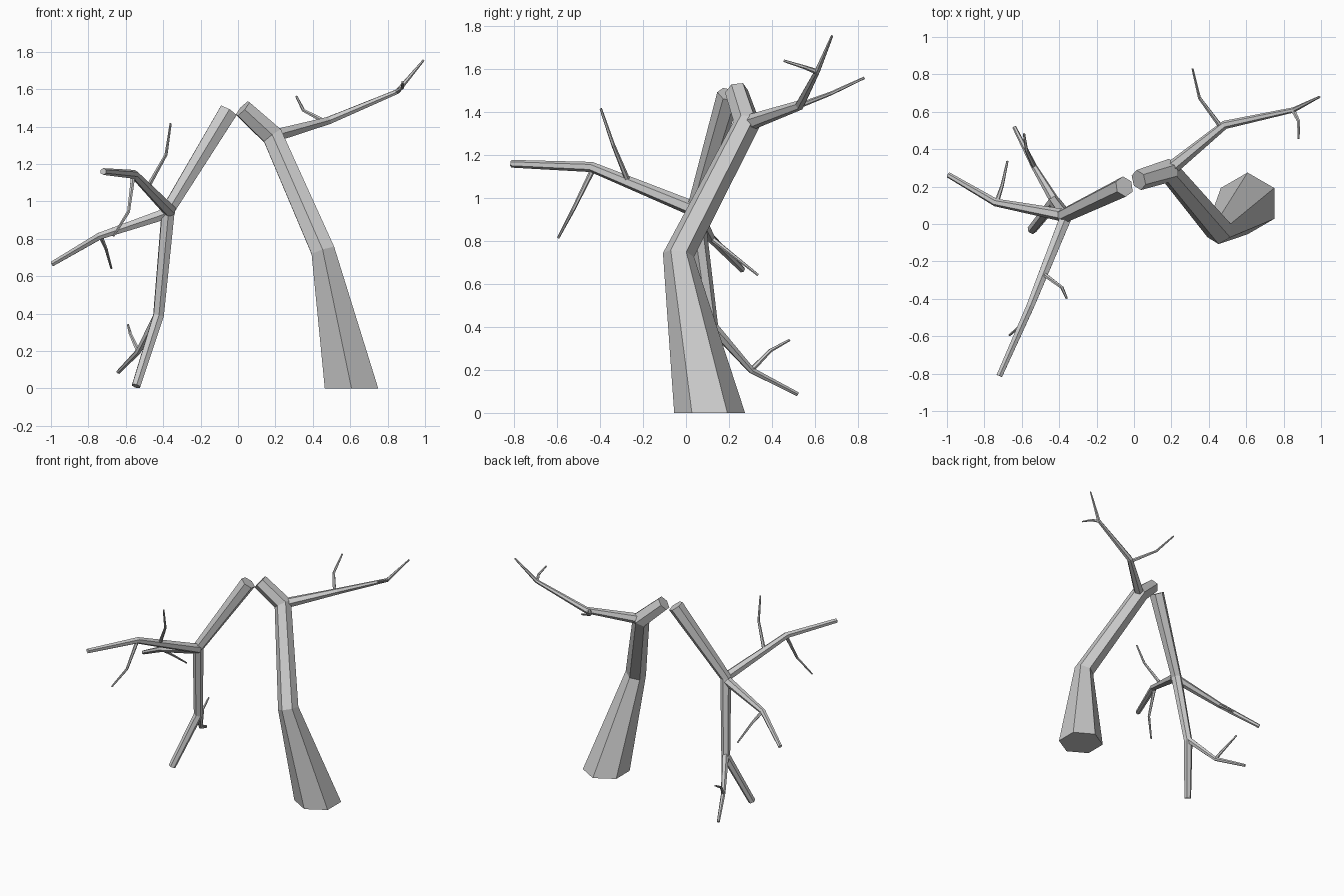
import bpy, bmesh, math
from mathutils import Vector

cube = bpy.data.objects.get("Cube")
if cube:
    bpy.data.objects.remove(cube, do_unlink=True)

wood = bpy.data.materials.new("grey_wood")
wood.use_nodes = True
wood.diffuse_color = (0.6, 0.6, 0.6, 1)
wood.node_tree.nodes["Principled BSDF"].inputs["Base Color"].default_value = (0.6, 0.6, 0.6, 1)


def limb(name, points, radii, sides=6, start_normal=None):
    """Tapered faceted tube through the points, with mitred joints and flat ends."""
    pts = [Vector(p) for p in points]
    dirs = [(b - a).normalized() for a, b in zip(pts, pts[1:])]
    normals = [start_normal or dirs[0]]
    normals += [(a + b).normalized() for a, b in zip(dirs, dirs[1:])] + [dirs[-1]]
    bm = bmesh.new()
    side = Vector((0, 1, 0)) if abs(normals[0].y) < 0.8 else Vector((0, 0, 1))
    rings = []
    for p, n, r in zip(pts, normals, radii):
        side = (side - n * side.dot(n)).normalized()
        other = n.cross(side)
        ring = []
        for i in range(sides):
            a = math.tau * i / sides
            ring.append(bm.verts.new(p + r * (math.cos(a) * side + math.sin(a) * other)))
        rings.append(ring)
    for lo, hi in zip(rings, rings[1:]):
        for i in range(sides):
            j = (i + 1) % sides
            bm.faces.new((lo[i], lo[j], hi[j], hi[i]))
    bm.faces.new(rings[0][::-1])
    bm.faces.new(rings[-1])
    mesh = bpy.data.meshes.new(name)
    bm.to_mesh(mesh)
    bm.free()
    mesh.materials.append(wood)
    obj = bpy.data.objects.new(name, mesh)
    bpy.context.collection.objects.link(obj)
    return obj


def twig(name, *points):
    limb(name, points, (0.013, 0.009, 0.006))


# Standing trunk, bent twice, snapped at the top
limb("trunk", [(.607, .11, 0), (.455, -.035, .735), (.185, .285, 1.35), (.025, .235, 1.497)],
     (.165, .073, .064, .055), start_normal=Vector((0, 0, 1)))

# Long branch on the trunk with its twigs
limb("trunk_branch", [(.19, .29, 1.35), (.485, .53, 1.433), (.853, .61, 1.588), (.992, .68, 1.755)],
     (.038, .023, .014, .006))
twig("trunk_branch_inner_twig", (.46, .525, 1.43), (.35, .674, 1.487), (.313, .83, 1.56))
twig("trunk_branch_outer_twig", (.85, .61, 1.588), (.88, .55, 1.61), (.88, .455, 1.64))

# Fallen crown, snapped end at the top and resting on the ground
limb("fallen_stem", [(-.052, .2, 1.482), (-.373, .045, .955), (-.425, .12, .39), (-.545, -.03, .013)],
     (.056, .04, .032, .026))

# Side branch
limb("side_branch", [(-.37, .045, .94), (-.74, .115, .815), (-.992, .262, .667)], (.034, .021, .015))
twig("side_branch_twig", (-.735, .115, .815), (-.705, .205, .745), (-.677, .335, .642))

# Front branch
limb("front_branch", [(-.365, .035, .95), (-.555, -.44, 1.145), (-.72, -.812, 1.16)], (.036, .024, .018))
twig("front_branch_upper_twig", (-.48, -.27, 1.08), (-.385, -.34, 1.25), (-.36, -.397, 1.417))
twig("front_branch_lower_twig", (-.56, -.43, 1.14), (-.585, -.525, .947), (-.666, -.595, .815))

# Low rear branch
limb("rear_branch", [(-.425, .125, .4), (-.533, .305, .198), (-.64, .518, .088)], (.026, .016, .011))
twig("rear_branch_twig", (-.533, .305, .2), (-.575, .393, .29), (-.588, .483, .34))
